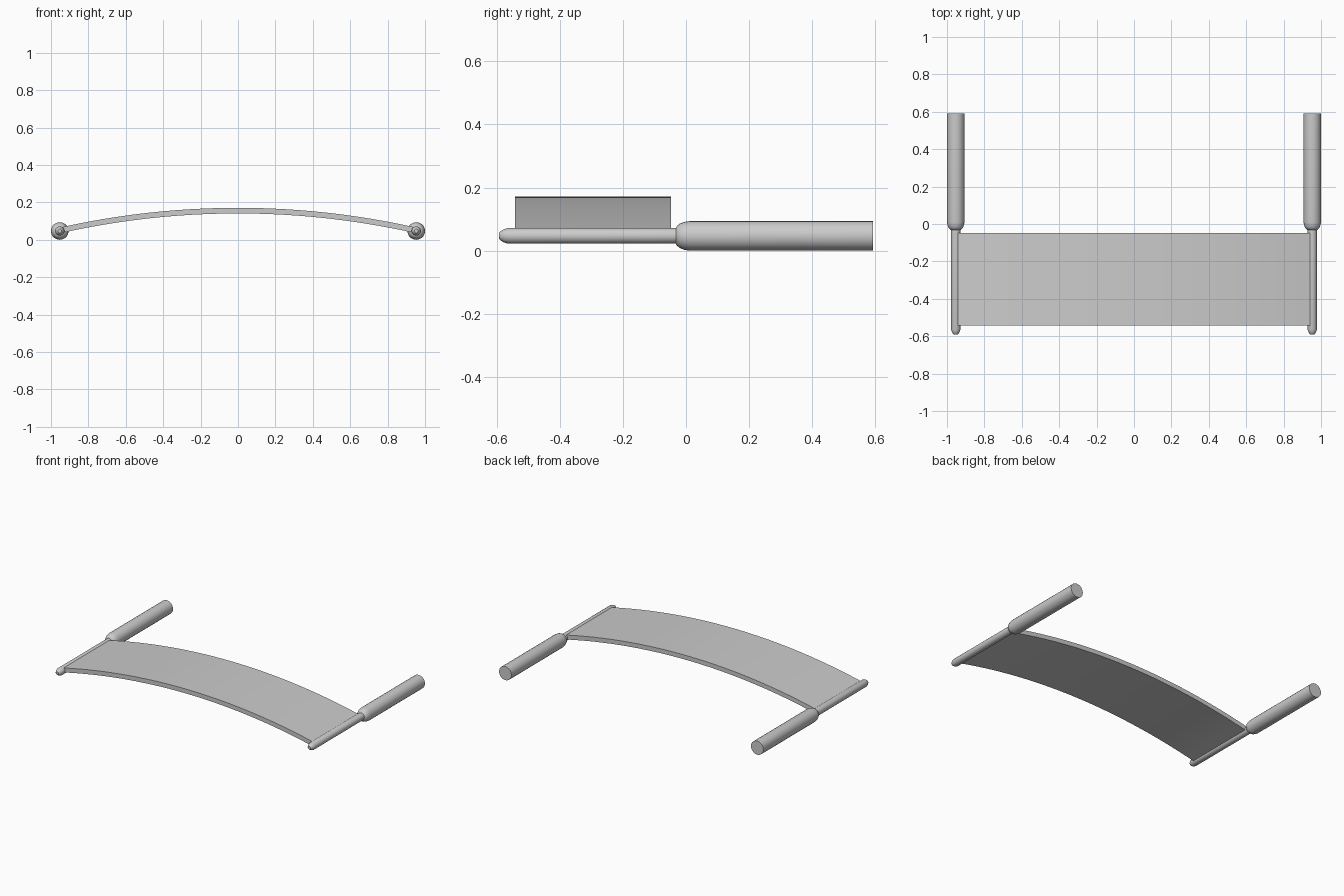
import bpy, bmesh, math

if "Cube" in bpy.data.objects:
    bpy.data.objects.remove(bpy.data.objects["Cube"])

AX, AZ = 0.953, 0.047   # axis of the side poles


def finish(bm, name, angle=35):
    bmesh.ops.recalc_face_normals(bm, faces=bm.faces[:])
    me = bpy.data.meshes.new(name)
    bm.to_mesh(me)
    bm.free()
    ob = bpy.data.objects.new(name, me)
    bpy.context.collection.objects.link(ob)
    bpy.ops.object.select_all(action='DESELECT')
    ob.select_set(True)
    bpy.context.view_layer.objects.active = ob
    bpy.ops.object.shade_smooth_by_angle(angle=math.radians(angle))
    return ob


def lathe_y(name, x, profile, sides=20):
    """Capped round bar along y from (y, radius) pairs."""
    bm = bmesh.new()
    rings = []
    for y, r in profile:
        rings.append([bm.verts.new((x + r * math.cos(2 * math.pi * i / sides), y,
                                    AZ + r * math.sin(2 * math.pi * i / sides)))
                      for i in range(sides)])
    for a, b in zip(rings, rings[1:]):
        for i in range(sides):
            j = (i + 1) % sides
            bm.faces.new((a[i], a[j], b[j], b[i]))
    bm.faces.new(rings[0])
    bm.faces.new(rings[-1])
    return finish(bm, name)


# carrying handles and thin side poles
handle = [(-0.033, 0.022), (-0.029, 0.031), (-0.019, 0.039),
          (-0.006, 0.044), (0.012, 0.047), (0.592, 0.047)]
pole = [(-0.592, 0.010), (-0.587, 0.015), (-0.577, 0.021),
        (-0.564, 0.025), (-0.01, 0.025)]
for side, x in (("left", -AX), ("right", AX)):
    lathe_y("handle_" + side, x, handle)
    lathe_y("pole_" + side, x, pole)

# arched panel between the poles
Y0, Y1, TOP, THICK, R, N = -0.542, -0.047, 0.171, 0.03, 4.35, 24
half = math.asin(0.953 / R)
bm = bmesh.new()
sections = []
for i in range(N + 1):
    a = -half + 2 * half * i / N
    s, c = math.sin(a), math.cos(a)
    sections.append([bm.verts.new((r * s, y, TOP - R + r * c))
                     for r, y in ((R, Y0), (R, Y1), (R - THICK, Y1), (R - THICK, Y0))])
for a, b in zip(sections, sections[1:]):
    for i in range(4):
        j = (i + 1) % 4
        bm.faces.new((a[i], a[j], b[j], b[i]))
bm.faces.new(sections[0])
bm.faces.new(sections[-1])
finish(bm, "arched_panel")
